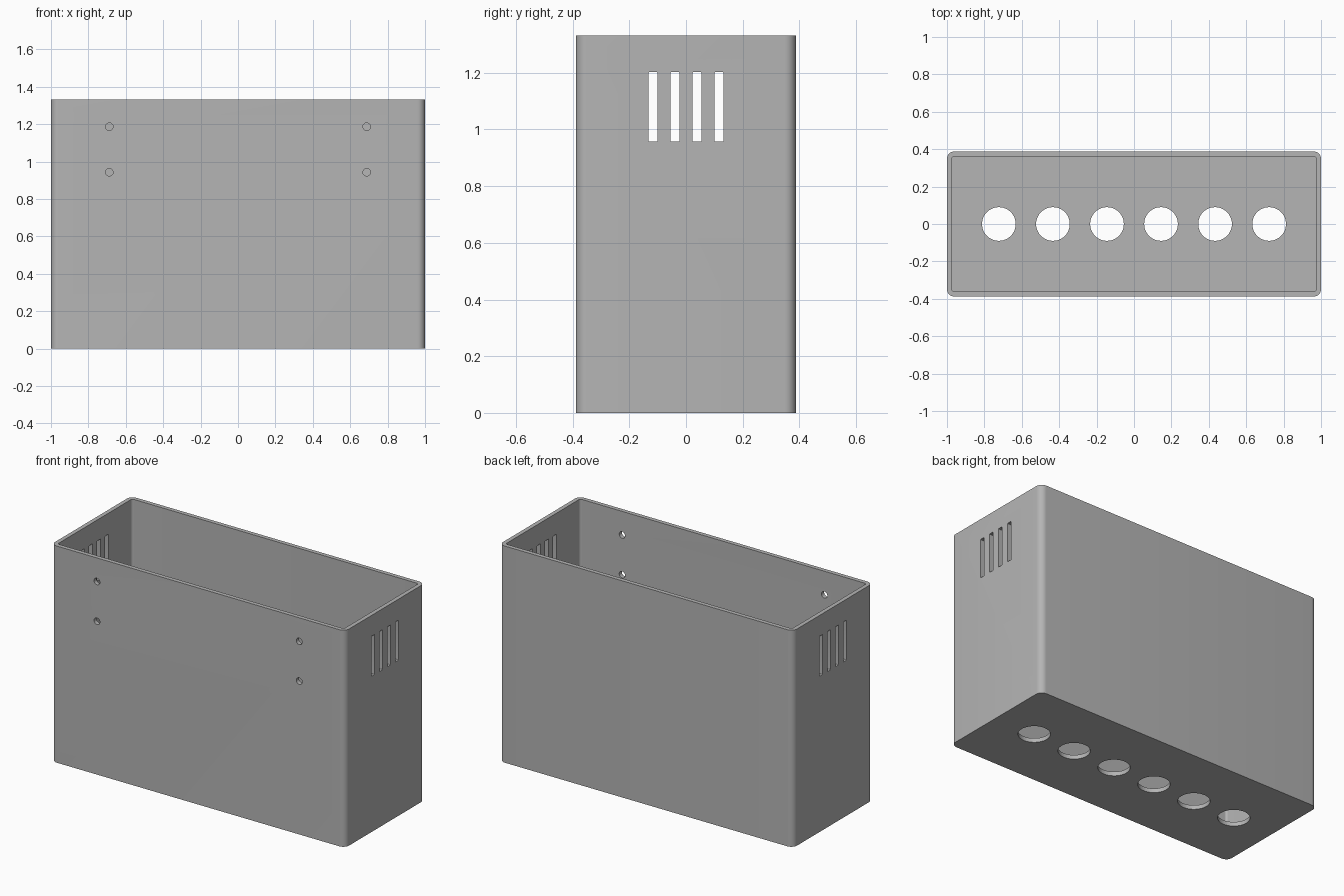
import bpy
import bmesh
from math import radians

LENGTH, DEPTH, HEIGHT = 2.0, 0.776, 1.332
WALL, CORNER = 0.026, 0.04

cube = bpy.data.objects.get("Cube")
if cube:
    bpy.data.objects.remove(cube, do_unlink=True)

grey = bpy.data.materials.new("plain grey")
grey.use_nodes = True
colour = (0.46, 0.46, 0.46, 1)
grey.diffuse_color = colour
grey.node_tree.nodes["Principled BSDF"].inputs["Base Color"].default_value = colour


def rounded_block(name, size, location, axis, radius):
    """Box whose edges along one axis are rounded."""
    bm = bmesh.new()
    bmesh.ops.create_cube(bm, size=1)
    bmesh.ops.scale(bm, vec=size, verts=bm.verts)
    edges = [e for e in bm.edges
             if abs((e.verts[0].co - e.verts[1].co)[axis]) > 1e-4]
    bmesh.ops.bevel(bm, geom=edges, offset=radius, segments=8,
                    profile=0.5, affect='EDGES')
    mesh = bpy.data.meshes.new(name)
    bm.to_mesh(mesh)
    bm.free()
    mesh.materials.append(grey)
    obj = bpy.data.objects.new(name, mesh)
    obj.location = location
    bpy.context.collection.objects.link(obj)
    return obj


def drill(name, radius, depth, location, rotation=(0, 0, 0)):
    bpy.ops.mesh.primitive_cylinder_add(vertices=48, radius=radius, depth=depth,
                                        location=location, rotation=rotation)
    obj = bpy.context.object
    obj.name = name
    obj.data.materials.append(grey)
    return obj


# Open-topped box
box = rounded_block("open_box", (LENGTH, DEPTH, HEIGHT), (0, 0, HEIGHT / 2), 2, CORNER)
cutters = [rounded_block("cavity_cutter", (LENGTH - 2 * WALL, DEPTH - 2 * WALL, HEIGHT),
                         (0, 0, HEIGHT / 2 + WALL), 2, CORNER - WALL)]

# Row of six round holes in the floor
for i in range(6):
    cutters.append(drill("floor_hole_cutter", 0.09, 0.2, ((i - 2.5) * 0.289, 0, 0)))

# Four small screw holes in the front wall
for x in (-0.688, 0.688):
    for z in (0.943, 1.187):
        cutters.append(drill("screw_hole_cutter", 0.02, 0.2, (x, -DEPTH / 2, z),
                             (radians(90), 0, 0)))

# Four ventilation slots through both ends
for i in range(4):
    cutters.append(rounded_block("vent_slot_cutter", (LENGTH + 0.2, 0.032, 0.246),
                                 (0, (i - 1.5) * 0.0776, 1.08), 0, 0.004))

for cutter in cutters:
    cut = box.modifiers.new(cutter.name, 'BOOLEAN')
    cut.operation = 'DIFFERENCE'
    cut.solver = 'EXACT'
    cut.object = cutter

# Apply the cuts and drop the cutters
bpy.ops.object.select_all(action='DESELECT')
bpy.context.view_layer.objects.active = box
box.select_set(True)
for name in [m.name for m in box.modifiers]:
    bpy.ops.object.modifier_apply(modifier=name)
for cutter in cutters:
    bpy.data.objects.remove(cutter, do_unlink=True)
bpy.ops.object.shade_smooth_by_angle(angle=radians(30))
